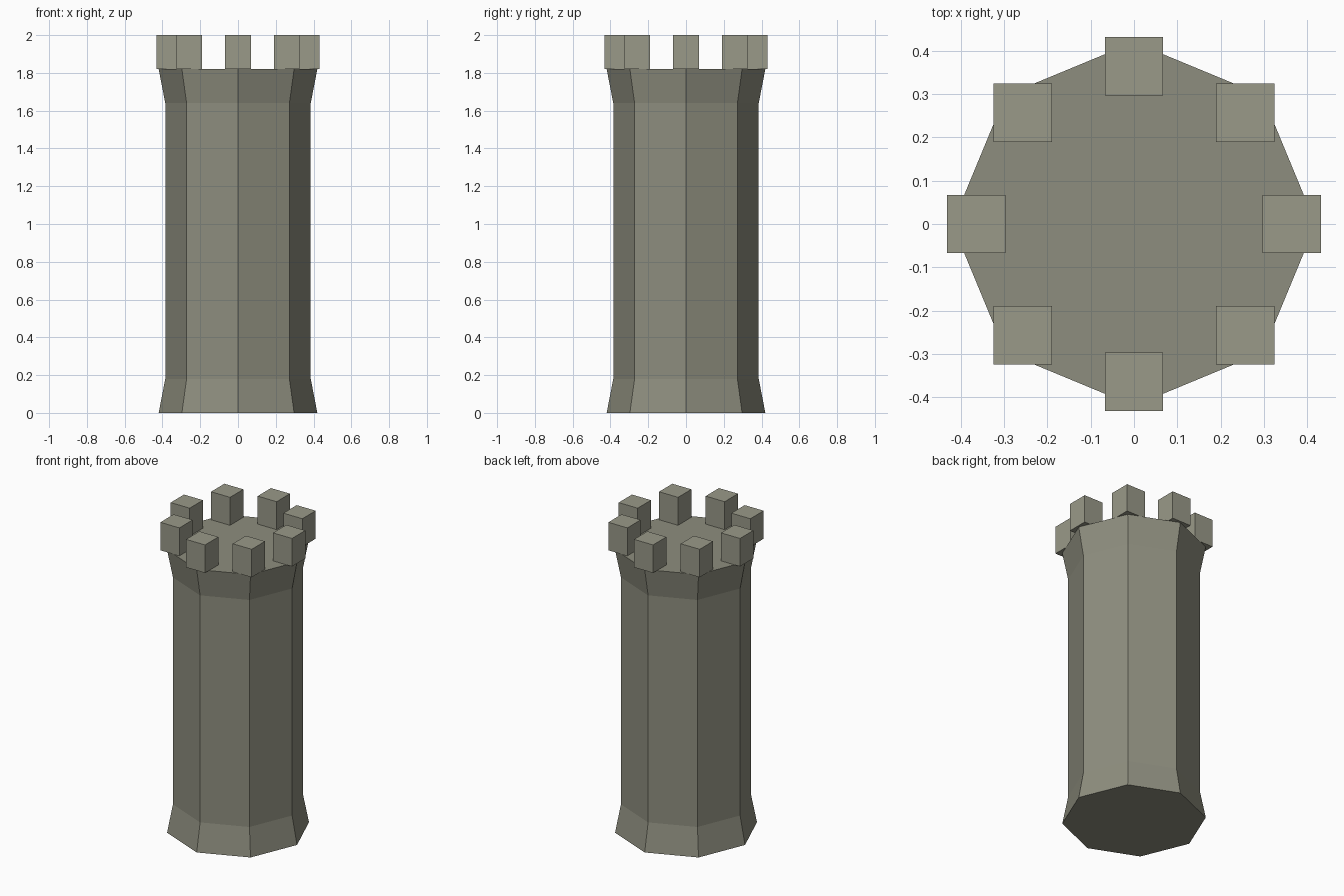
import bpy
import bmesh
import math
from mathutils import Matrix

if "Cube" in bpy.data.objects:
    bpy.data.objects.remove(bpy.data.objects["Cube"])

SIDES = 8


def stone(name, color):
    mat = bpy.data.materials.new(name)
    mat.diffuse_color = (*color, 1)
    mat.use_nodes = True
    mat.node_tree.nodes["Principled BSDF"].inputs["Base Color"].default_value = mat.diffuse_color
    return mat


def add_object(name, bm, mat):
    bmesh.ops.recalc_face_normals(bm, faces=bm.faces)
    mesh = bpy.data.meshes.new(name)
    bm.to_mesh(mesh)
    bm.free()
    mesh.materials.append(mat)
    obj = bpy.data.objects.new(name, mesh)
    bpy.context.collection.objects.link(obj)
    return obj


wall_stone = stone("wall_stone", (0.27, 0.27, 0.21))
merlon_stone = stone("merlon_stone", (0.32, 0.32, 0.25))

# Octagonal tower with flared foot and crown: (radius, height) profile
profile = [(0.42, 0.0), (0.385, 0.18), (0.385, 1.64), (0.42, 1.82)]
bm = bmesh.new()
rings = []
for r, z in profile:
    angles = [math.tau * i / SIDES for i in range(SIDES)]
    rings.append([bm.verts.new((r * math.cos(a), r * math.sin(a), z)) for a in angles])
for low, high in zip(rings, rings[1:]):
    for i in range(SIDES):
        j = (i + 1) % SIDES
        bm.faces.new((low[i], low[j], high[j], high[i]))
bm.faces.new(rings[0][::-1])
bm.faces.new(rings[-1])
add_object("tower_body", bm, wall_stone)

# Axis-aligned merlon blocks standing over the corners
for i in range(SIDES):
    a = math.tau * i / SIDES
    bm = bmesh.new()
    bmesh.ops.create_cube(bm, size=1, matrix=Matrix.Diagonal((0.135, 0.135, 0.18, 1)))
    merlon = add_object(f"merlon_{i + 1}", bm, merlon_stone)
    merlon.location = (0.364 * math.cos(a), 0.364 * math.sin(a), 1.91)
